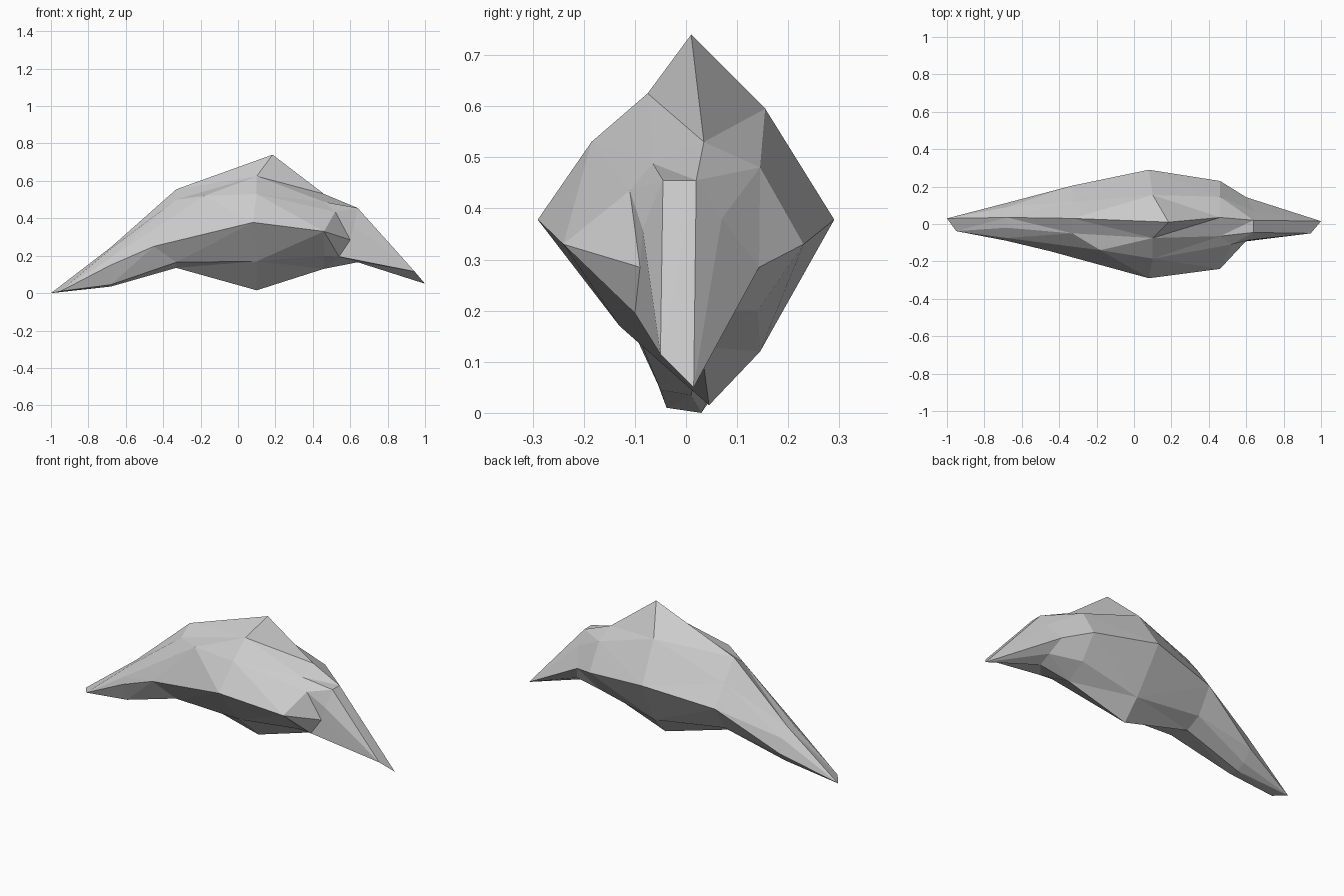
import bpy, bmesh

# Cross-sections (y, z, optional x shift), running round from the ridge:
# ridge, back upper, back rim, back lower, keel, front lower, front rim, front upper, front ledge
sections = {
    -0.68: [(.035, .245), (.09, .20), (.113, .12), (.06, .06), (.01, .035),
            (-.05, .045), (-.09, .15), (-.075, .19), (-.02, .235)],
    -0.33: [(.03, .555), (.12, .44), (.205, .32), (.12, .18), (.03, .135),
            (-.10, .165), (-.145, .25, -.12), (-.14, .52, .15), (-.05, .50)],
    0.10: [(.01, .74, .085), (.155, .595), (.29, .378, -.02), (.145, .12), (.045, .015),
           (-.13, .17), (-.29, .378, -.02), (-.185, .53), (-.075, .625)],
    0.46: [(.035, .53), (.145, .48), (.23, .33), (.14, .20), (.03, .13),
           (-.10, .20), (-.24, .33), (-.11, .435, .06), (-.065, .488)],
    0.64: [(.02, .455), (.07, .38), (.143, .285, -.04), (.09, .20), (.02, .165),
           (-.10, .195, -.10), (-.09, .285, -.04), (-.085, .36, -.02), (-.045, .455)],
}
# Each end narrows to a short edge: back corner and front corner
left_tip = ((-1, .03, 0), (-.95, -.038, .01))
right_tip = ((1, .015, .05), (.945, -.05, .115))


def tip_ring(bm, tip):
    back, front = (bm.verts.new(p) for p in tip)
    return [back] * 5 + [front] * 4


bm = bmesh.new()
rings = [tip_ring(bm, left_tip)]
for x, profile in sections.items():
    rings.append([bm.verts.new((x + (p[2] if len(p) > 2 else 0), p[0], p[1])) for p in profile])
rings.append(tip_ring(bm, right_tip))

# Skin neighbouring sections, dropping repeated corners at the tips
for a, b in zip(rings, rings[1:]):
    for i in range(9):
        j = (i + 1) % 9
        corners = list(dict.fromkeys((a[i], a[j], b[j], b[i])))
        if len(corners) > 2:
            bm.faces.new(corners)

# Faceted flat surface
bmesh.ops.triangulate(bm, faces=bm.faces[:])
bmesh.ops.recalc_face_normals(bm, faces=bm.faces[:])
mesh = bpy.data.meshes.new("rock")
bm.to_mesh(mesh)
bm.free()
rock = bpy.data.objects.new("rock", mesh)
bpy.context.collection.objects.link(rock)
